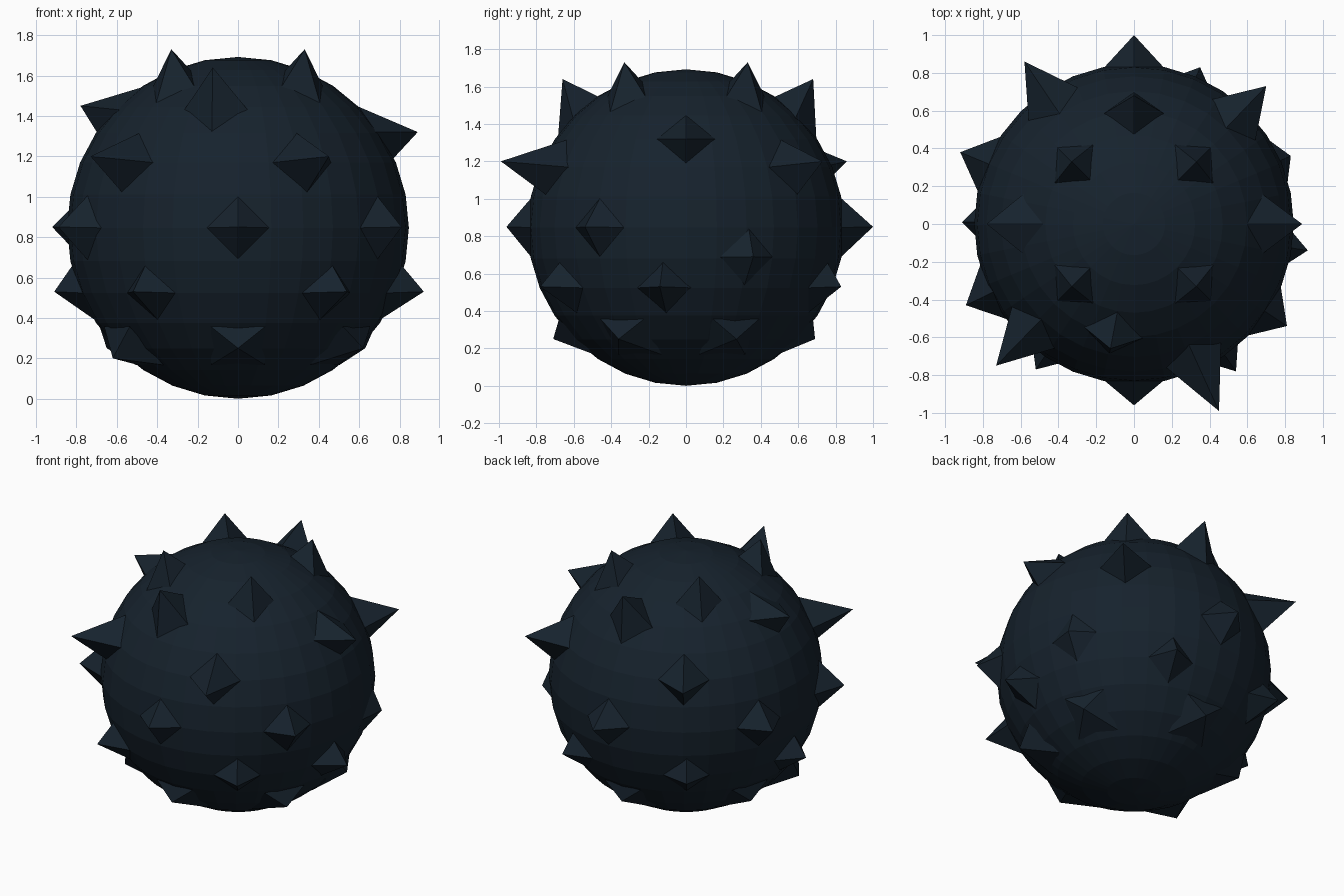
import bpy, bmesh
from math import radians, sin, cos, atan2
from mathutils import Vector

if "Cube" in bpy.data.objects:
    bpy.data.objects.remove(bpy.data.objects["Cube"])

R, CZ = 0.846, 0.846
mat = bpy.data.materials.new("dark_navy")
mat.diffuse_color = (0.008, 0.016, 0.026, 1)
mat.use_nodes = True
mat.node_tree.nodes["Principled BSDF"].inputs["Base Color"].default_value = mat.diffuse_color

# Round body
bpy.ops.mesh.primitive_uv_sphere_add(segments=32, ring_count=16, radius=R, location=(0, 0, CZ))
body = bpy.context.object
body.name = "body"
body.data.materials.append(mat)


def spike(bm, tip, lat, radius, roll=0):
    """Four-sided pyramid: square base tangent to the body, free-leaning tip."""
    az, la = atan2(tip[1], tip[0]), radians(lat)
    n = Vector((cos(la) * cos(az), cos(la) * sin(az), sin(la)))
    east = Vector((-sin(az), cos(az), 0))
    north = n.cross(east)
    c = Vector((0, 0, CZ)) + n * (R - 0.02)
    base = []
    for k in range(4):
        a = radians(90 * k + roll)
        base.append(bm.verts.new(c + radius * (cos(a) * east + sin(a) * north)))
    top = bm.verts.new(tip)
    bm.faces.new(base[::-1])
    for k in range(4):
        bm.faces.new((base[k], base[(k + 1) % 4], top))


# Each ring: name, base radius, roll, list of (tip, base latitude)
rings = [
    ("crown_spikes", 0.15, 0, [((x, y, 1.73), 57) for x in (-.33, .33) for y in (-.33, .33)]),
    ("upper_spikes", 0.16, 0, [((.89, 0, 1.32), 35), ((-.78, 0, 1.45), 45),
                               ((0, .68, 1.64), 45), ((-.125, -.66, 1.64), 45)]),
    ("shoulder_spikes", 0.16, 0, [((x, y, 1.2), 23) for x, y in
                                  ((.70, .73), (-.58, .86), (-.73, -.75), (.45, -.99))]),
    ("equator_spikes", 0.16, 0, [((0, -.96, .85), 0), ((.81, -.54, .85), 0), ((.83, .36, .69), -11),
                                 ((0, 1.0, .85), 0), ((-.92, .38, .85), 0), ((-.89, -.43, .85), 0)]),
    ("lower_spikes", 0.15, 0, [((x, y, .53), -23) for x, y in
                               ((.92, -.14), (.54, -.78), (-.52, -.77), (-.91, .01), (-.53, .75), (.35, .83))]),
    ("bottom_spikes", 0.19, 45, [((x, y, z), -45) for x, y, z in
                                 ((0, -.71, .25), (.62, -.36, .25), (.63, .27, .25),
                                  (0, .69, .25), (-.65, .23, .25), (-.62, -.33, .2))]),
]

# Spike rings
for name, radius, roll, items in rings:
    bm = bmesh.new()
    for tip, lat in items:
        spike(bm, tip, lat, radius, roll)
    bmesh.ops.recalc_face_normals(bm, faces=bm.faces)
    me = bpy.data.meshes.new(name)
    bm.to_mesh(me)
    bm.free()
    me.materials.append(mat)
    bpy.context.collection.objects.link(bpy.data.objects.new(name, me))
